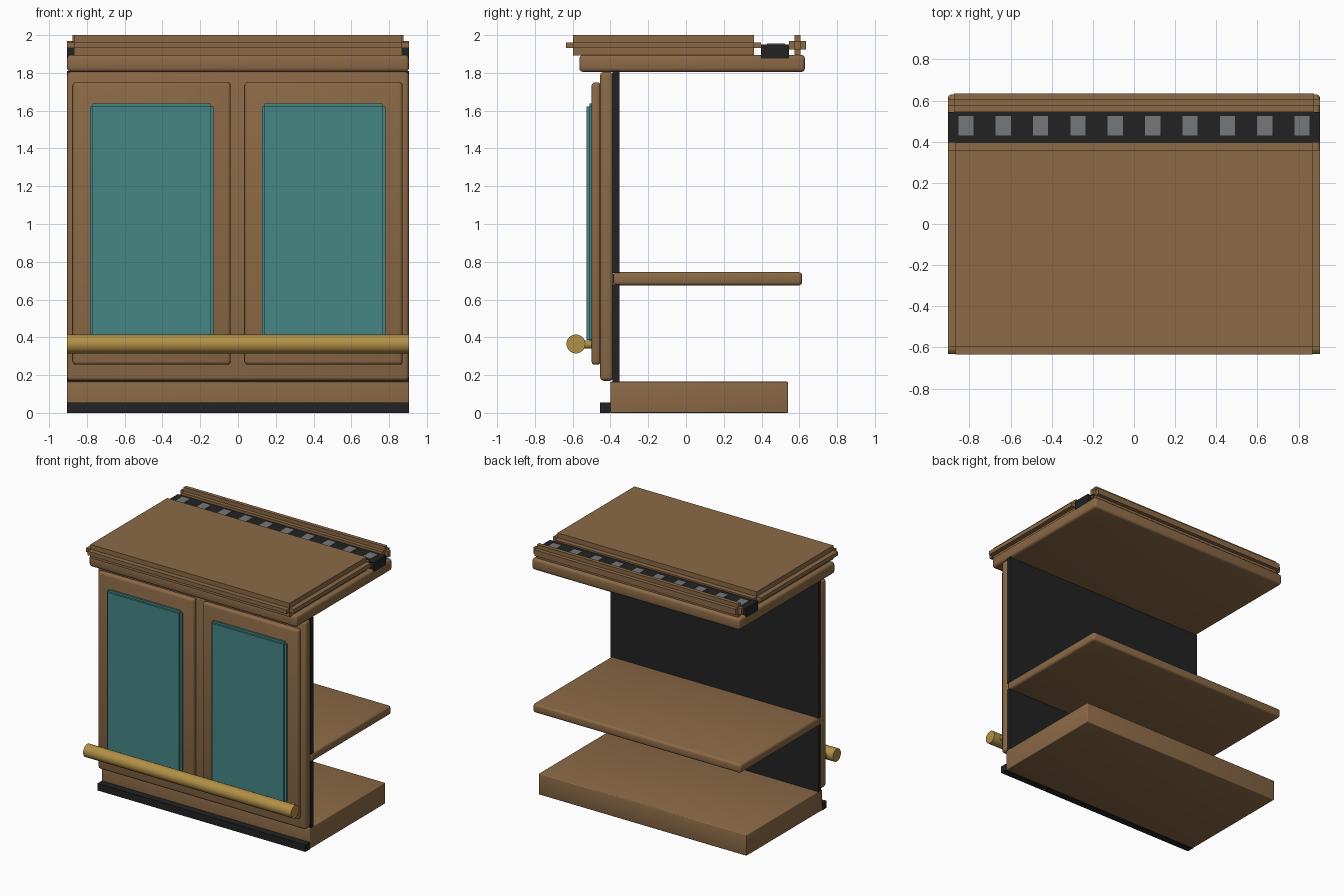
import bpy, bmesh
from mathutils import Matrix, Vector

cube = bpy.data.objects.get("Cube")
if cube:
    bpy.data.objects.remove(cube, do_unlink=True)


def material(name, rgb):
    m = bpy.data.materials.new(name)
    m.use_nodes = True
    m.diffuse_color = (*rgb, 1)
    m.node_tree.nodes["Principled BSDF"].inputs["Base Color"].default_value = (*rgb, 1)
    return m


WOOD = material("brown wood", (0.26, 0.142, 0.062))
TEAL = material("teal panel", (0.06, 0.24, 0.235))
BRASS = material("brass", (0.44, 0.28, 0.063))
BLACK = material("black", (0.016, 0.016, 0.016))
GREY = material("grey metal", (0.18, 0.185, 0.19))
HALF = 0.905  # half the width of the counter


def finish(name, bm, mat):
    mesh = bpy.data.meshes.new(name)
    bm.to_mesh(mesh)
    bm.free()
    mesh.materials.append(mat)
    obj = bpy.data.objects.new(name, mesh)
    bpy.context.collection.objects.link(obj)
    return obj


def add_box(bm, lo, hi):
    lo, hi = Vector(lo), Vector(hi)
    bmesh.ops.create_cube(bm, size=1, matrix=Matrix.Translation((lo + hi) / 2)
                          @ Matrix.Diagonal((*(hi - lo), 1)))


def smooth(obj):
    bpy.ops.object.select_all(action='DESELECT')
    obj.select_set(True)
    bpy.context.view_layer.objects.active = obj
    bpy.ops.object.shade_smooth_by_angle()


def box(name, x, y, z, mat, bevel=0):
    """Box from (low, high) ranges, with optional rounded edges."""
    bm = bmesh.new()
    add_box(bm, *zip(x, y, z))
    if bevel:
        bmesh.ops.bevel(bm, geom=bm.edges[:], offset=bevel, segments=3,
                        profile=0.5, affect='EDGES')
    obj = finish(name, bm, mat)
    if bevel:
        smooth(obj)
    return obj


def notched_box(name, x, y, z, mat, notch):
    """Box whose edges are all cut by a square rebate."""
    bm = bmesh.new()
    for full in range(3):
        ranges = [r if i == full else (r[0] + notch, r[1] - notch)
                  for i, r in enumerate((x, y, z))]
        add_box(bm, *zip(*ranges))
    return finish(name, bm, mat)


def rod(name, centre, radius, length, axis, mat, sides=32):
    bm = bmesh.new()
    turn = Vector((0, 0, 1)).rotation_difference(Vector(axis)).to_matrix().to_4x4()
    bmesh.ops.create_cone(bm, cap_ends=True, segments=sides, radius1=radius,
                          radius2=radius, depth=length,
                          matrix=Matrix.Translation(centre) @ turn)
    obj = finish(name, bm, mat)
    smooth(obj)
    return obj


WIDE = (-HALF, HALF)

# Base, kick plate and body
box("base", WIDE, (-0.40, 0.54), (0, 0.165), WOOD, 0.006)
box("kick_plate", WIDE, (-0.455, -0.40), (0, 0.055), BLACK)
box("front_panel", WIDE, (-0.455, -0.385), (0.17, 1.805), WOOD, 0.02)
box("back_lining_lower", WIDE, (-0.388, -0.352), (0.16, 0.68), BLACK)
box("back_lining_upper", WIDE, (-0.388, -0.352), (0.74, 1.81), BLACK)
box("shelf", WIDE, (-0.385, 0.615), (0.675, 0.745), WOOD, 0.018)

# Raised frames with coloured panels
for side, cx in (("right", -0.457), ("left", 0.453)):
    box(side + "_frame", (cx - 0.418, cx + 0.418), (-0.50, -0.452),
        (0.255, 1.75), WOOD, 0.018)
    notched_box(side + "_inset_panel", (cx - 0.327, cx + 0.327), (-0.527, -0.482),
                (0.37, 1.637), TEAL, 0.015)

# Foot rail and its brackets
rod("foot_rail", (0, -0.583, 0.365), 0.05, 2 * HALF, (1, 0, 0), BRASS)
for side, x in (("right", -0.83), ("left", 0.83)):
    rod(side + "_rail_bracket", (x, -0.53, 0.362), 0.022, 0.08, (0, 1, 0), BRASS, 16)

# Counter top
box("counter_slab", WIDE, (-0.565, 0.63), (1.805, 1.895), WOOD, 0.02)
notched_box("counter_top", WIDE, (-0.635, 0.397), (1.893, 2.0), WOOD, 0.038)
notched_box("rear_rail", WIDE, (0.545, 0.635), (1.893, 2.0), WOOD, 0.03)

# Drip gutter with grates
box("gutter", WIDE, (0.397, 0.545), (1.877, 1.95), BLACK)
for i in range(10):
    x = (i - 4.5) * 0.1815
    box(f"grate_{i + 1}", (x - 0.037, x + 0.037), (0.43, 0.525), (1.948, 1.955), GREY)
